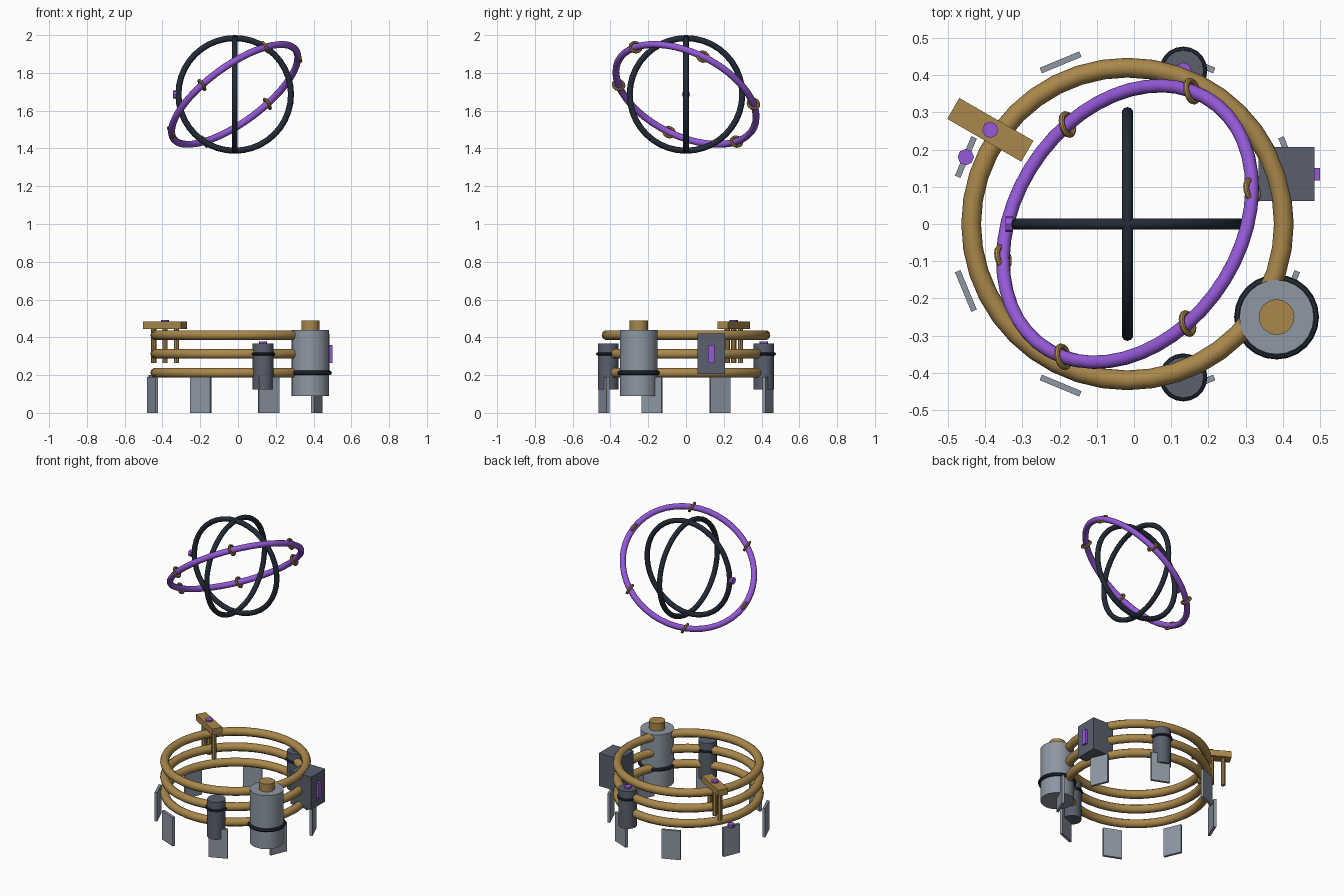
import bpy
from math import radians, cos, sin, pi
from mathutils import Euler, Vector

if "Cube" in bpy.data.objects:
    bpy.data.objects.remove(bpy.data.objects["Cube"])

CX = -0.0175      # shared axis of the base and the rings
HUB = Vector((CX, 0, 1.686))


def material(name, rgb):
    m = bpy.data.materials.new(name)
    m.diffuse_color = (*rgb, 1)
    m.use_nodes = True
    m.node_tree.nodes["Principled BSDF"].inputs["Base Color"].default_value = m.diffuse_color
    return m


GOLD = material("gold", (0.40, 0.245, 0.07))
PURPLE = material("purple", (0.30, 0.10, 0.68))
DARK = material("dark", (0.016, 0.024, 0.038))
LIGHT = material("light_grey", (0.27, 0.31, 0.37))
MID = material("mid_grey", (0.10, 0.115, 0.15))


def finish(name, mat, smooth=True):
    o = bpy.context.object
    o.name = name
    o.data.materials.append(mat)
    if smooth:
        bpy.ops.object.shade_smooth_by_angle(angle=radians(40))
    return o


def torus(name, mat, loc, major, minor, rot=(0, 0, 0), seg=40, ring=10):
    bpy.ops.mesh.primitive_torus_add(location=loc, rotation=rot, major_radius=major,
                                     minor_radius=minor, major_segments=seg, minor_segments=ring)
    return finish(name, mat)


def cylinder(name, mat, loc, r, h, sides=20, rot=(0, 0, 0), smooth=True):
    bpy.ops.mesh.primitive_cylinder_add(location=loc, rotation=rot, radius=r, depth=h, vertices=sides)
    return finish(name, mat, smooth)


def box(name, mat, loc, size, turn=0):
    bpy.ops.mesh.primitive_cube_add(size=1, location=loc, rotation=(0, 0, turn))
    bpy.context.object.scale = size
    return finish(name, mat, False)


def polar(r, angle, z):
    return Vector((CX + r * cos(angle), r * sin(angle), z))


def light_disc(name, loc, rot=(0, 0, 0)):
    return cylinder(name, PURPLE, loc, 0.022, 0.02, 8, rot, False)


# Base: three stacked coils
for i, z in enumerate((0.212, 0.312, 0.412)):
    torus(f"coil_{i + 1}", GOLD, (CX, 0, z), 0.42, 0.0265)

# Eight upright foot panels
for i in range(8):
    a = pi / 8 + i * pi / 4
    box(f"foot_panel_{i + 1}", LIGHT, polar(0.47, a, 0.0945), (0.016, 0.115, 0.189), a)

# Large tank with band and cap
TX, TY = 0.383, -0.25
cylinder("tank", LIGHT, (TX, TY, 0.263), 0.1, 0.349, 24)
torus("tank_band", DARK, (TX, TY, 0.212), 0.102, 0.012, seg=24, ring=8)
cylinder("tank_cap", GOLD, (TX, TY, 0.462), 0.048, 0.052, 16)

# Two small canisters with bands
for side, s in (("front", -1), ("back", 1)):
    a = s * radians(70)
    cylinder(f"{side}_canister", MID, polar(0.4386, a, 0.245), 0.055, 0.244, 16)
    torus(f"{side}_canister_band", DARK, polar(0.4386, a, 0.312), 0.056, 0.0085, seg=20, ring=8)

# Control box with glowing panel
box("control_box", MID, (0.41, 0.134, 0.313), (0.15, 0.145, 0.214))
box("control_light", PURPLE, (0.49, 0.134, 0.312), (0.02, 0.033, 0.096))

# Radial bracket with three prongs
BRACKET = Vector((-0.386, 0.253, 0.463))
turn = radians(-30)
box("bracket_bar", GOLD, BRACKET, (0.23, 0.065, 0.04), turn)
for i in (-1, 0, 1):
    offset = Vector((cos(turn), sin(turn), 0)) * 0.07 * i
    cylinder(f"bracket_prong_{i + 2}", GOLD, BRACKET + offset + Vector((0, 0, -0.108)), 0.014, 0.18, 8)

# Small purple lights
light_disc("bracket_light", BRACKET + Vector((0, 0, 0.02)))
light_disc("canister_light", polar(0.4386, radians(70), 0.369))
light_disc("foot_light", polar(0.47, radians(157.5), 0.19))
light_disc("ring_light", (-0.335, 0, HUB.z), (0, pi / 2, 0))

# Floating crossed dark rings
torus("dark_ring_front", DARK, HUB, 0.298, 0.016, (pi / 2, 0, 0))
torus("dark_ring_side", DARK, HUB, 0.298, 0.016, (0, pi / 2, 0))

# Tilted purple ring with six clamps, all facing along its local x axis
tilt = Euler((radians(-30), radians(-30), radians(15)))
torus("tilted_ring", PURPLE, HUB, 0.4, 0.0185, tilt, 48)
frame = tilt.to_matrix()
clamp_rot = (frame @ Euler((0, pi / 2, 0)).to_matrix()).to_euler()
for i in range(6):
    a = i * pi / 3
    spot = HUB + frame @ Vector((0.4 * cos(a), 0.4 * sin(a), 0))
    torus(f"ring_clamp_{i + 1}", GOLD, spot, 0.029, 0.008, clamp_rot, 16, 8)
